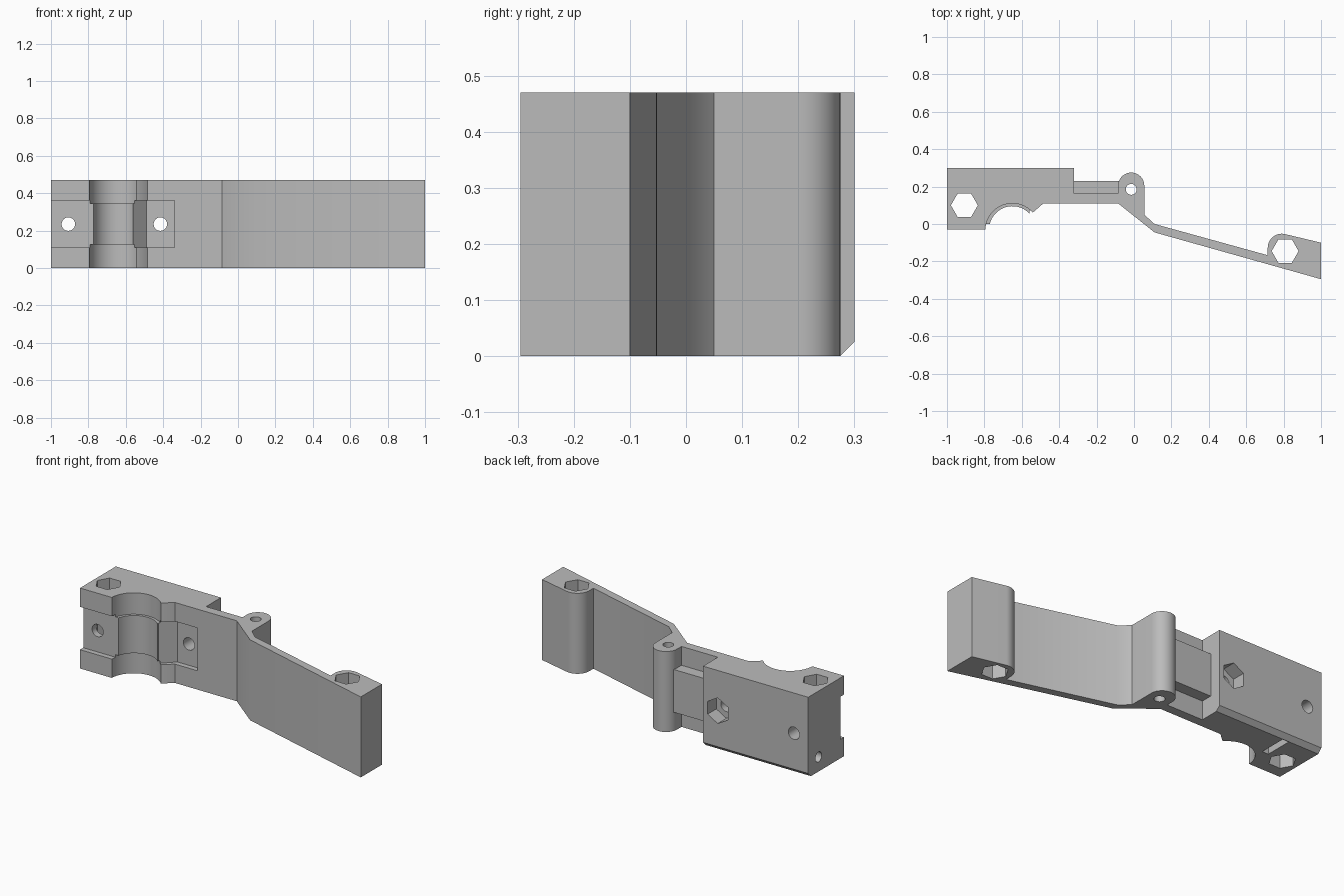
import bpy, bmesh
from math import sin, cos, radians, pi
from mathutils import Matrix

cube = bpy.data.objects.get("Cube")
if cube:
    bpy.data.objects.remove(cube, do_unlink=True)

H = 0.47       # height of the bracket
MID = H / 2

grey = bpy.data.materials.new("light_grey")
grey.use_nodes = True
grey.diffuse_color = (0.5, 0.5, 0.5, 1)
grey.node_tree.nodes["Principled BSDF"].inputs["Base Color"].default_value = (0.5, 0.5, 0.5, 1)


def arc(cx, cy, r, start, end, steps=20):
    angles = [radians(start + (end - start) * i / steps) for i in range(steps + 1)]
    return [(cx + r * cos(a), cy + r * sin(a)) for a in angles]


def prism(name, points, z0, z1, matrix=None):
    """Extrude a closed outline from z0 to z1."""
    bm = bmesh.new()
    face = bm.faces.new([bm.verts.new((x, y, z0)) for x, y in points])
    ext = bmesh.ops.extrude_face_region(bm, geom=[face])
    verts = [v for v in ext["geom"] if isinstance(v, bmesh.types.BMVert)]
    bmesh.ops.translate(bm, vec=(0, 0, z1 - z0), verts=verts)
    if matrix:
        bm.transform(matrix)
    bmesh.ops.recalc_face_normals(bm, faces=bm.faces)
    mesh = bpy.data.meshes.new(name)
    bm.to_mesh(mesh)
    bm.free()
    mesh.materials.append(grey)
    ob = bpy.data.objects.new(name, mesh)
    bpy.context.collection.objects.link(ob)
    return ob


def box(name, x0, x1, y0, y1, z0, z1):
    return prism(name, [(x0, y0), (x1, y0), (x1, y1), (x0, y1)], z0, z1)


def bore(name, axis, centre, r, z0, z1, sides=32, turn=0):
    """Round or hexagonal cutter along an axis."""
    ring = [(r * cos(2 * pi * i / sides + turn), r * sin(2 * pi * i / sides + turn))
            for i in range(sides)]
    m = {"x": Matrix.Rotation(pi / 2, 4, "Y"),
         "y": Matrix.Rotation(-pi / 2, 4, "X"),
         "z": Matrix.Identity(4)}[axis]
    return prism(name, ring, z0, z1, Matrix.Translation(centre) @ m)


# Main outline: thick block, pivot boss, angled arm and end boss
outline = [(-1, -0.03), (-1, 0.3), (-0.32, 0.3), (-0.32, 0.163), (-0.085, 0.163)]
outline += arc(-0.015, 0.205, 0.07, 180, 0)
outline += [(0.055, 0.05), (0.11, 0.0), (0.715, -0.167)]
outline += arc(0.79, -0.127, 0.075, 180, 76)
outline += [(1, -0.1), (1, -0.295), (0.11, -0.045), (-0.085, 0.11),
            (-0.485, 0.11), (-0.54, 0.062)]
outline += arc(-0.65, -0.03, 0.125, 44, 180)
outline += [(-0.775, -0.03)]
bracket = prism("hinged_bracket", outline, 0, H)

# Raised tab between the block and the pivot boss
tab = box("middle_tab", -0.34, -0.06, 0.14, 0.23, 0.11, 0.36)

cutters = []

# Wider clamp groove at both ends, leaving a central band
for z0, z1 in ((-0.1, 0.125), (0.345, H + 0.1)):
    cutters.append(bore("groove_cut", "z", (-0.65, -0.035, 0), 0.145, z0, z1, 64))

# Shallow front recesses either side of the groove
cutters.append(box("left_recess_cut", -1.1, -0.76, -0.1, 0.0, 0.11, 0.36))
cutters.append(prism("right_recess_cut", [(-0.56, 0.067), (-0.49, 0.14), (-0.34, 0.14),
                                          (-0.34, 0.0), (-0.56, 0.0)], 0.11, 0.36))

# Vertical hexagonal openings and pivot hole
for x, y in ((-0.907, 0.1), (0.808, -0.145)):
    cutters.append(bore("hex_cut", "z", (x, y, 0), 0.072, -0.1, H + 0.1, 6))
cutters.append(bore("pivot_cut", "z", (-0.015, 0.185, 0), 0.029, -0.1, H + 0.1))

# Clamp bolt holes and rear nut pocket
for x in (-0.907, -0.415):
    cutters.append(bore("bolt_cut", "y", (x, 0, MID), 0.036, -0.2, 0.5))
cutters.append(bore("nut_pocket_cut", "y", (-0.415, 0, MID), 0.075, 0.22, 0.4, 6, pi / 2))

# End holes
for z in (0.083, 0.39):
    cutters.append(bore("end_hole_cut", "x", (0, -0.198, z), 0.029, 0.88, 1.1))
cutters.append(bore("side_hole_cut", "x", (0, 0.205, 0.085), 0.029, -1.1, -0.72))

# Nut slot under the block
cutters.append(box("nut_slot_cut", -0.805, -0.765, 0.11, 0.272, -0.1, 0.14))

# Bevel along the lower back edge: profile in y-z swept along x
sweep = Matrix(((0, 0, 1, 0), (1, 0, 0, 0), (0, 1, 0, 0), (0, 0, 0, 1)))
cutters.append(prism("edge_bevel_cut", [(0.275, 0), (0.255, -0.02), (0.34, -0.02), (0.34, 0.065)],
                     -1.1, -0.25, sweep))


def combine(target, other, operation):
    mod = target.modifiers.new(other.name, "BOOLEAN")
    mod.object = other
    mod.operation = operation
    mod.solver = "EXACT"


combine(bracket, tab, "UNION")
for cutter in cutters:
    combine(bracket, cutter, "DIFFERENCE")

# Bake the booleans and remove the helpers
bpy.context.view_layer.update()
graph = bpy.context.evaluated_depsgraph_get()
final = bpy.data.meshes.new_from_object(bracket.evaluated_get(graph))
bracket.modifiers.clear()
bracket.data = final
final.materials.clear()
final.materials.append(grey)
for helper in cutters + [tab]:
    bpy.data.objects.remove(helper, do_unlink=True)

bpy.ops.object.select_all(action="DESELECT")
bracket.select_set(True)
bpy.context.view_layer.objects.active = bracket
bpy.ops.object.shade_smooth_by_angle(angle=radians(30))
